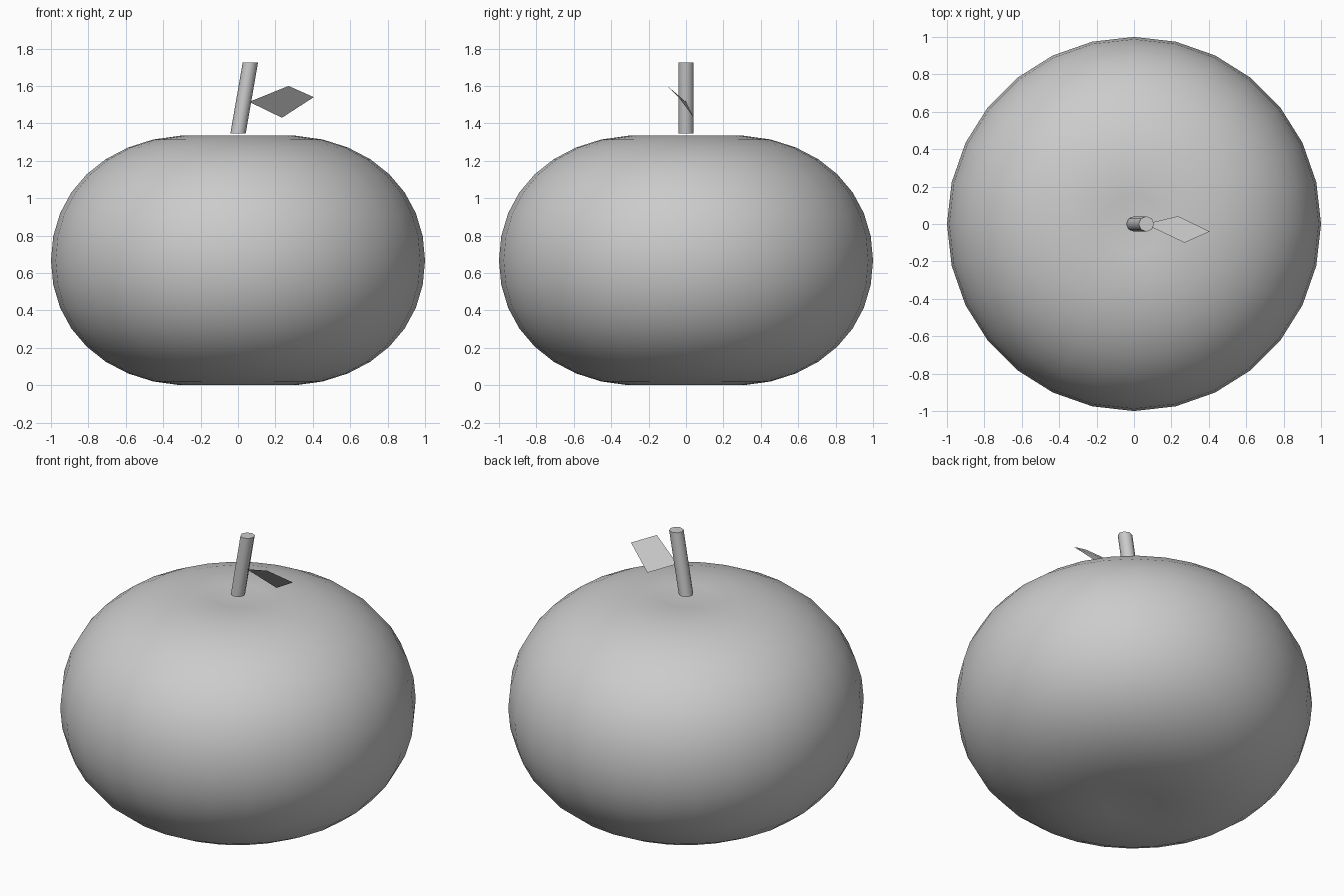
import bpy, bmesh, math

if "Cube" in bpy.data.objects:
    bpy.data.objects.remove(bpy.data.objects["Cube"])


def add_object(name, bm, smooth_angle=None):
    bm.normal_update()
    mesh = bpy.data.meshes.new(name)
    bm.to_mesh(mesh)
    bm.free()
    obj = bpy.data.objects.new(name, mesh)
    bpy.context.collection.objects.link(obj)
    if smooth_angle:
        bpy.ops.object.select_all(action='DESELECT')
        obj.select_set(True)
        bpy.context.view_layer.objects.active = obj
        bpy.ops.object.shade_smooth_by_angle(angle=math.radians(smooth_angle))
    return obj


# Fruit body: squashed sphere whose poles are pressed in
HALF_HEIGHT = 0.667
bm = bmesh.new()
bmesh.ops.create_uvsphere(bm, u_segments=28, v_segments=20, radius=1.0)
for v in bm.verts:
    r = math.hypot(v.co.x, v.co.y)
    z = 0.85 * abs(v.co.z) - 0.203 * max(0.0, 1 - r)
    v.co.z = math.copysign(min(z, HALF_HEIGHT), v.co.z) + HALF_HEIGHT
add_object("fruit_body", bm, 60)

# Stem: leaning cylinder with level ends
bm = bmesh.new()
bmesh.ops.create_cone(bm, cap_ends=True, segments=8, radius1=0.041,
                      radius2=0.041, depth=0.38)
for v in bm.verts:
    t = v.co.z / 0.38 + 0.5
    v.co.x += 0.066 * t
    v.co.z += 1.345 + 0.19
add_object("stem", bm, 50)

# Leaf: thin diamond blade attached to the stem
bm = bmesh.new()
outline = [(0.06, 0, 1.515), (0.235, 0.042, 1.43),
           (0.405, -0.04, 1.54), (0.27, -0.10, 1.60)]
bm.faces.new([bm.verts.new(p) for p in outline])
add_object("leaf", bm)
